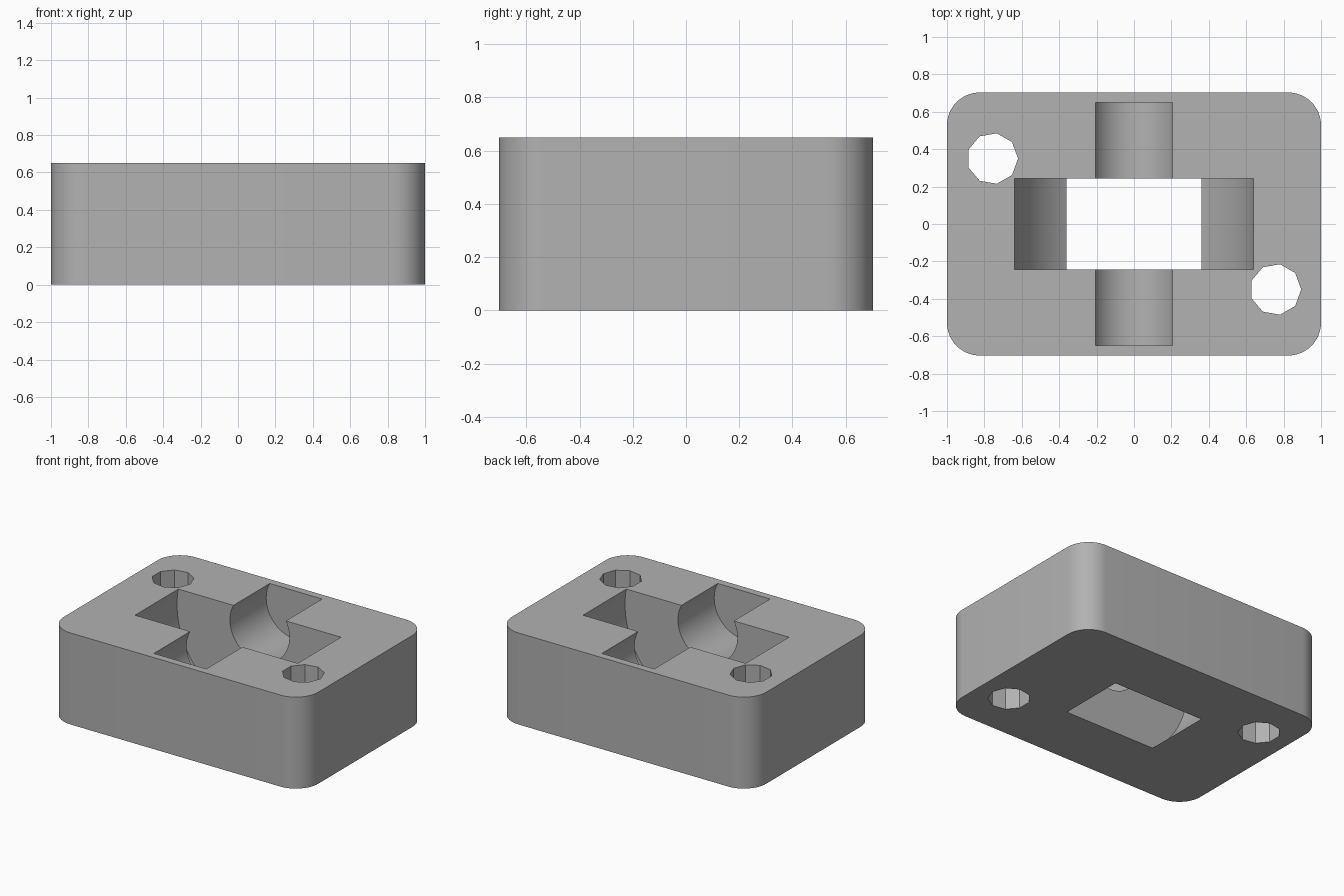
import bpy
import math

if "Cube" in bpy.data.objects:
    bpy.data.objects.remove(bpy.data.objects["Cube"], do_unlink=True)

HEIGHT = 0.65
AXIS_Z = 0.54      # shared height of the wheel and shaft axis

# Grey plastic
grey = bpy.data.materials.new("grey plastic")
grey.use_nodes = True
GREY = (0.445, 0.445, 0.445, 1)
grey.diffuse_color = GREY
grey.node_tree.nodes["Principled BSDF"].inputs["Base Color"].default_value = GREY


def cylinder(name, radius, depth, location, sides, along_y=False):
    tilt = math.pi / 2 if along_y else 0
    bpy.ops.mesh.primitive_cylinder_add(vertices=sides, radius=radius, depth=depth,
                                        location=location, rotation=(tilt, 0, 0))
    obj = bpy.context.object
    obj.name = name
    return obj


def apply(obj, modifier):
    bpy.context.view_layer.objects.active = obj
    bpy.ops.object.modifier_apply(modifier=modifier.name)


# Block with rounded upright corners
bpy.ops.mesh.primitive_cube_add(size=1, location=(0, 0, HEIGHT / 2))
block = bpy.context.object
block.name = "housing_block"
block.scale = (2, 1.406, HEIGHT)
bpy.ops.object.transform_apply(location=True, rotation=True, scale=True)
block.data.materials.append(grey)

weights = block.data.attributes.new("bevel_weight_edge", "FLOAT", "EDGE")
for edge in block.data.edges:
    a, b = (block.data.vertices[i].co for i in edge.vertices)
    weights.data[edge.index].value = 1.0 if abs(a.z - b.z) > 0.1 else 0.0
bevel = block.modifiers.new("rounded corners", "BEVEL")
bevel.limit_method = "WEIGHT"
bevel.width = 0.175
bevel.segments = 12
apply(block, bevel)

# Wheel pocket, shaft groove and two nine-sided bolt holes
cutters = [
    cylinder("wheel_cutter", 0.649, 0.486, (0, 0, AXIS_Z), 96, True),
    cylinder("shaft_cutter", 0.2335, 1.3, (0, 0, AXIS_Z), 64, True),
]
for side, label in ((1, "left"), (-1, "right")):
    hole = cylinder(label + "_bolt_cutter", 0.137, 2, (side * 0.757, side * -0.35, 0.3), 9)
    hole.rotation_euler.z = -math.pi / 2      # one corner points along +x
    cutters.append(hole)

for cutter in cutters:
    cut = block.modifiers.new("cut", "BOOLEAN")
    cut.operation = "DIFFERENCE"
    cut.solver = "EXACT"
    cut.object = cutter
    apply(block, cut)
    bpy.data.objects.remove(cutter, do_unlink=True)

# Smooth curves, crisp edges
bpy.ops.object.select_all(action="DESELECT")
block.select_set(True)
bpy.context.view_layer.objects.active = block
bpy.ops.object.shade_smooth_by_angle(angle=math.radians(30))
